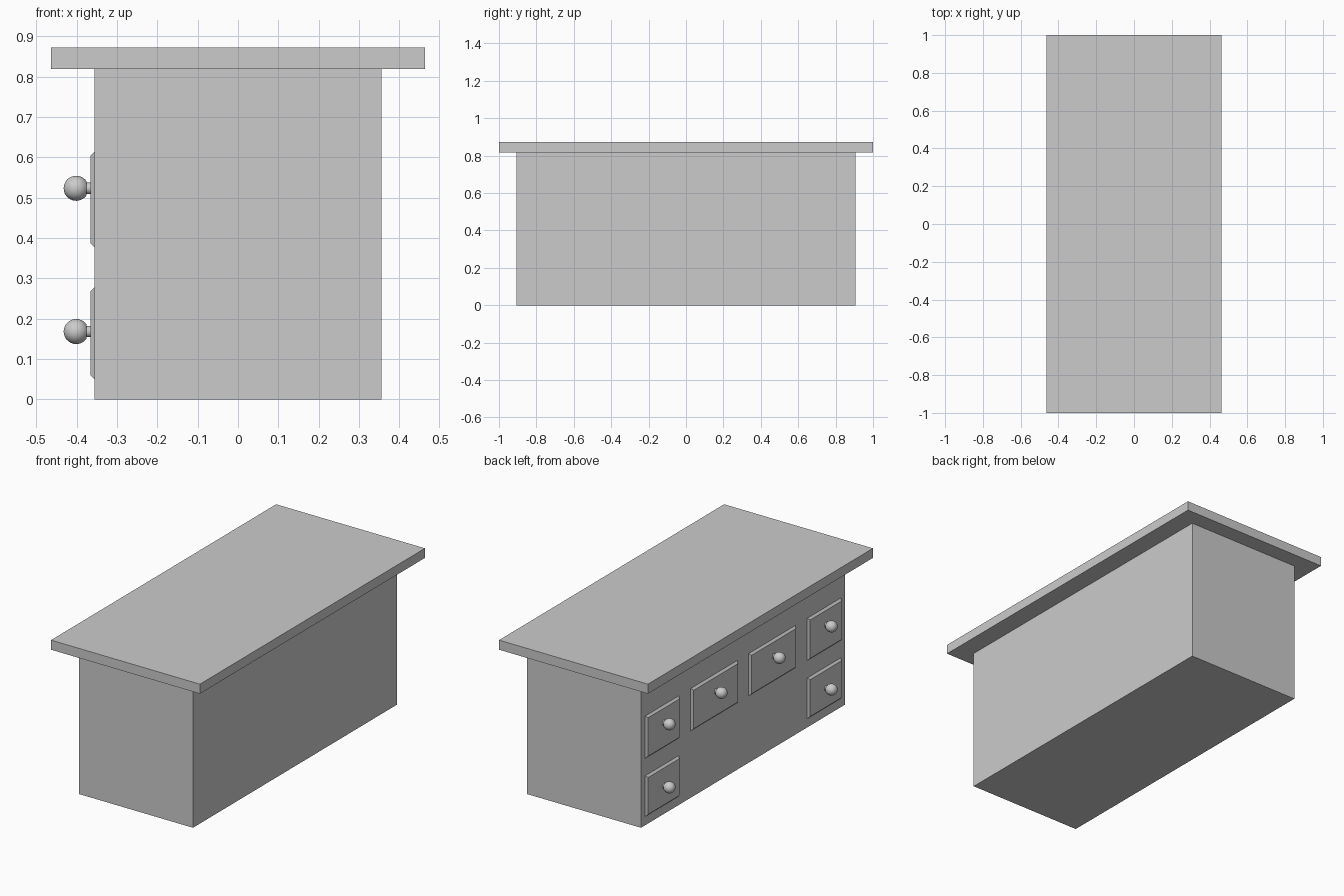
import bpy, bmesh, math
from mathutils import Matrix

cube = bpy.data.objects.get("Cube")
if cube:
    bpy.data.objects.remove(cube, do_unlink=True)

grey = bpy.data.materials.new("plain_grey")
grey.use_nodes = True
grey.diffuse_color = (0.6, 0.6, 0.6, 1)
grey.node_tree.nodes["Principled BSDF"].inputs["Base Color"].default_value = grey.diffuse_color

BODY_X, BODY_Y, BODY_TOP = 0.355, 0.907, 0.818
PANEL = 0.011  # drawer panel thickness and chamfer


def finish(name, bm):
    """Turn a bmesh into a named grey object."""
    bmesh.ops.recalc_face_normals(bm, faces=bm.faces)
    mesh = bpy.data.meshes.new(name)
    bm.to_mesh(mesh)
    bm.free()
    mesh.materials.append(grey)
    obj = bpy.data.objects.new(name, mesh)
    bpy.context.collection.objects.link(obj)
    return obj


def box(name, low, high):
    bm = bmesh.new()
    bmesh.ops.create_cube(bm, size=1)
    for v in bm.verts:
        v.co = [a + (c + 0.5) * (b - a) for c, a, b in zip(v.co, low, high)]
    return finish(name, bm)


def drawer_panel(name, y0, y1, z0, z1):
    """Plate on the -x side whose outer face is drawn in to a chamfer."""
    obj = box(name, (-BODY_X - PANEL, y0, z0), (-BODY_X, y1, z1))
    cy, cz = (y0 + y1) / 2, (z0 + z1) / 2
    for v in obj.data.vertices:
        if v.co.x < -BODY_X - PANEL / 2:
            v.co.y -= math.copysign(PANEL, v.co.y - cy)
            v.co.z -= math.copysign(PANEL, v.co.z - cz)


def knob(name, y, z):
    """Ball on a short stem, lathed about an axis pointing to -x."""
    ball, stem, start = 0.031, 0.014, math.radians(144)
    centre = 0.401 - BODY_X
    profile = [(stem, 0), (stem, centre + ball * math.cos(start))]
    steps = 14
    for i in range(steps + 1):
        a = start * (1 - i / steps)
        profile.append((ball * math.sin(a), centre + ball * math.cos(a)))
    bm = bmesh.new()
    verts = [bm.verts.new((r, 0, h)) for r, h in profile]
    edges = [bm.edges.new(pair) for pair in zip(verts, verts[1:])]
    bmesh.ops.spin(bm, geom=verts + edges, axis=(0, 0, 1), cent=(0, 0, 0),
                   angle=math.tau, steps=32, use_duplicate=False)
    bmesh.ops.remove_doubles(bm, verts=bm.verts, dist=0.0001)
    turn = Matrix.Rotation(-math.pi / 2, 4, 'Y')
    bm.transform(Matrix.Translation((-BODY_X, y, z)) @ turn)
    obj = finish(name, bm)
    bpy.ops.object.select_all(action='DESELECT')
    obj.select_set(True)
    bpy.context.view_layer.objects.active = obj
    bpy.ops.object.shade_smooth_by_angle(angle=math.radians(35))


# Cabinet and overhanging top
box("cabinet_body", (-BODY_X, -BODY_Y, 0), (BODY_X, BODY_Y, BODY_TOP))
box("counter_top", (-0.463, -1, BODY_TOP), (0.463, 1, 0.872))

# Drawers: two stacked at each end, one wide pair between them
UPPER, LOWER = (0.376, 0.614, 0.523), (0.049, 0.278, 0.168)
END, MIDDLE = (0.57, 0.87), (0.05, 0.465)
layout = [("upper_end", END, UPPER), ("lower_end", END, LOWER), ("middle", MIDDLE, UPPER)]
for label, (inner, outer), (z0, z1, knob_z) in layout:
    for end, side in (("back", 1), ("front", -1)):
        y0, y1 = sorted((side * inner, side * outer))
        drawer_panel(f"{label}_drawer_{end}", y0, y1, z0, z1)
        knob(f"{label}_knob_{end}", (y0 + y1) / 2, knob_z)
